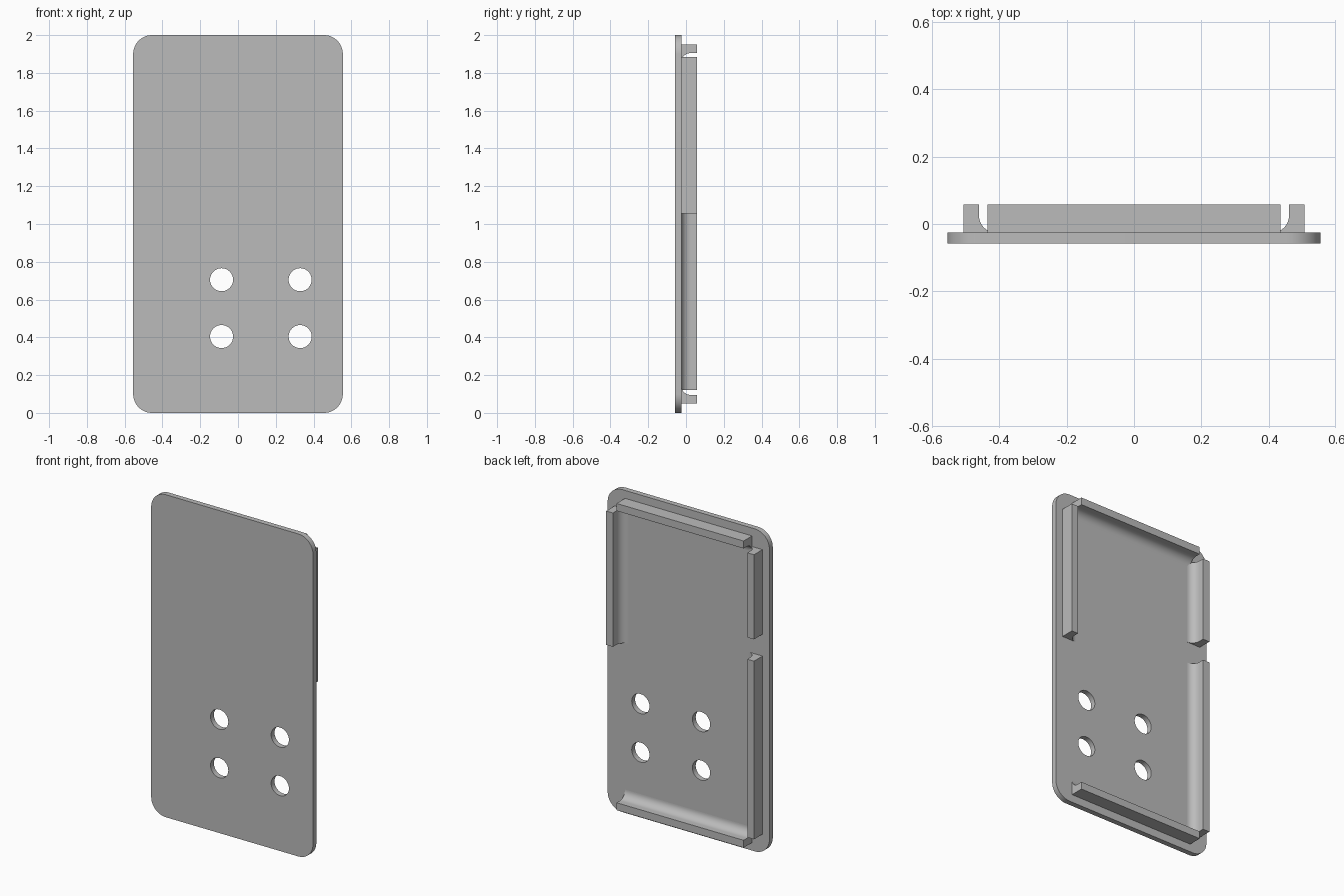
import bpy
import bmesh
from math import cos, sin, pi, radians

if "Cube" in bpy.data.objects:
    bpy.data.objects.remove(bpy.data.objects["Cube"])

FRONT, FACE, BACK = -0.058, -0.025, 0.058   # plate front, plate back, rim top
FILLET, WALL = 0.05, 0.046

grey = bpy.data.materials.new("plain_grey")
grey.use_nodes = True
colour = (0.5, 0.5, 0.5, 1)
grey.diffuse_color = colour
grey.node_tree.nodes["Principled BSDF"].inputs["Base Color"].default_value = colour


def finish(name, bm):
    """Turn a bmesh into a shaded object."""
    bmesh.ops.remove_doubles(bm, verts=bm.verts, dist=1e-5)
    bmesh.ops.recalc_face_normals(bm, faces=bm.faces)
    mesh = bpy.data.meshes.new(name)
    bm.to_mesh(mesh)
    bm.free()
    mesh.materials.append(grey)
    obj = bpy.data.objects.new(name, mesh)
    bpy.context.collection.objects.link(obj)
    bpy.ops.object.select_all(action='DESELECT')
    obj.select_set(True)
    bpy.context.view_layer.objects.active = obj
    bpy.ops.object.shade_smooth_by_angle(angle=radians(30))
    return obj


def arc(cx, cy, r, a0, a1, n):
    return [(cx + r * cos(a0 + (a1 - a0) * i / n),
             cy + r * sin(a0 + (a1 - a0) * i / n)) for i in range(n + 1)]


# Rounded plate with four round holes, from a filled outline
def build_plate():
    curve = bpy.data.curves.new("plate_outline", 'CURVE')
    curve.dimensions = '2D'
    curve.fill_mode = 'BOTH'
    curve.extrude = (FACE - FRONT) / 2
    r, hw = 0.1, 0.555
    outline = []
    for k, (sx, z) in enumerate([(1, 2 - r), (-1, 2 - r), (-1, r), (1, r)]):
        outline += arc(sx * (hw - r), z, r, k * pi / 2, (k + 1) * pi / 2, 12)
    loops = [outline]
    for x in (-0.087, 0.329):
        for z in (0.404, 0.705):
            loops.append(arc(x, z, 0.061, 0, 2 * pi, 40)[:-1])
    for pts in loops:
        spline = curve.splines.new('POLY')
        spline.points.add(len(pts) - 1)
        for p, (x, z) in zip(spline.points, pts):
            p.co = (x, z, 0, 1)
        spline.use_cyclic_u = True
    helper = bpy.data.objects.new("plate_outline", curve)
    bpy.context.collection.objects.link(helper)
    deps = bpy.context.evaluated_depsgraph_get()
    mesh = bpy.data.meshes.new_from_object(helper.evaluated_get(deps))
    bm = bmesh.new()
    bm.from_mesh(mesh)
    for v in bm.verts:
        x, z, d = v.co
        v.co = (x, (FRONT + FACE) / 2 - d, z)
    bpy.data.objects.remove(helper)
    bpy.data.curves.remove(curve)
    bpy.data.meshes.remove(mesh)
    finish("plate", bm)


# Rim wall with a concave fillet on its inner side
def rim_wall(name, along, side, inner, start, end):
    profile = [(-FILLET, FACE), (WALL, FACE), (WALL, BACK), (0, BACK)]
    profile += arc(-FILLET, FACE + FILLET, FILLET, 0, -pi / 2, 12)[:-1]

    def place(u, y, t):
        out = side * (inner + u)
        return (out, y, t) if along == 'z' else (t, y, 1 + out)

    bm = bmesh.new()
    rings = [[bm.verts.new(place(u, y, t)) for u, y in profile]
             for t in (start, end)]
    for ring in rings:
        bm.faces.new(ring)
    n = len(profile)
    for i in range(n):
        j = (i + 1) % n
        bm.faces.new((rings[0][i], rings[0][j], rings[1][j], rings[1][i]))
    finish(name, bm)


build_plate()
rim_wall("top_rim", 'x', 1, 0.905, -0.436, 0.436)
rim_wall("bottom_rim", 'x', -1, 0.905, -0.436, 0.436)
rim_wall("left_rim", 'z', 1, 0.461, 1.055, 1.885)
rim_wall("right_upper_rim", 'z', -1, 0.461, 1.36, 1.885)
rim_wall("right_lower_rim", 'z', -1, 0.461, 0.12, 1.225)
